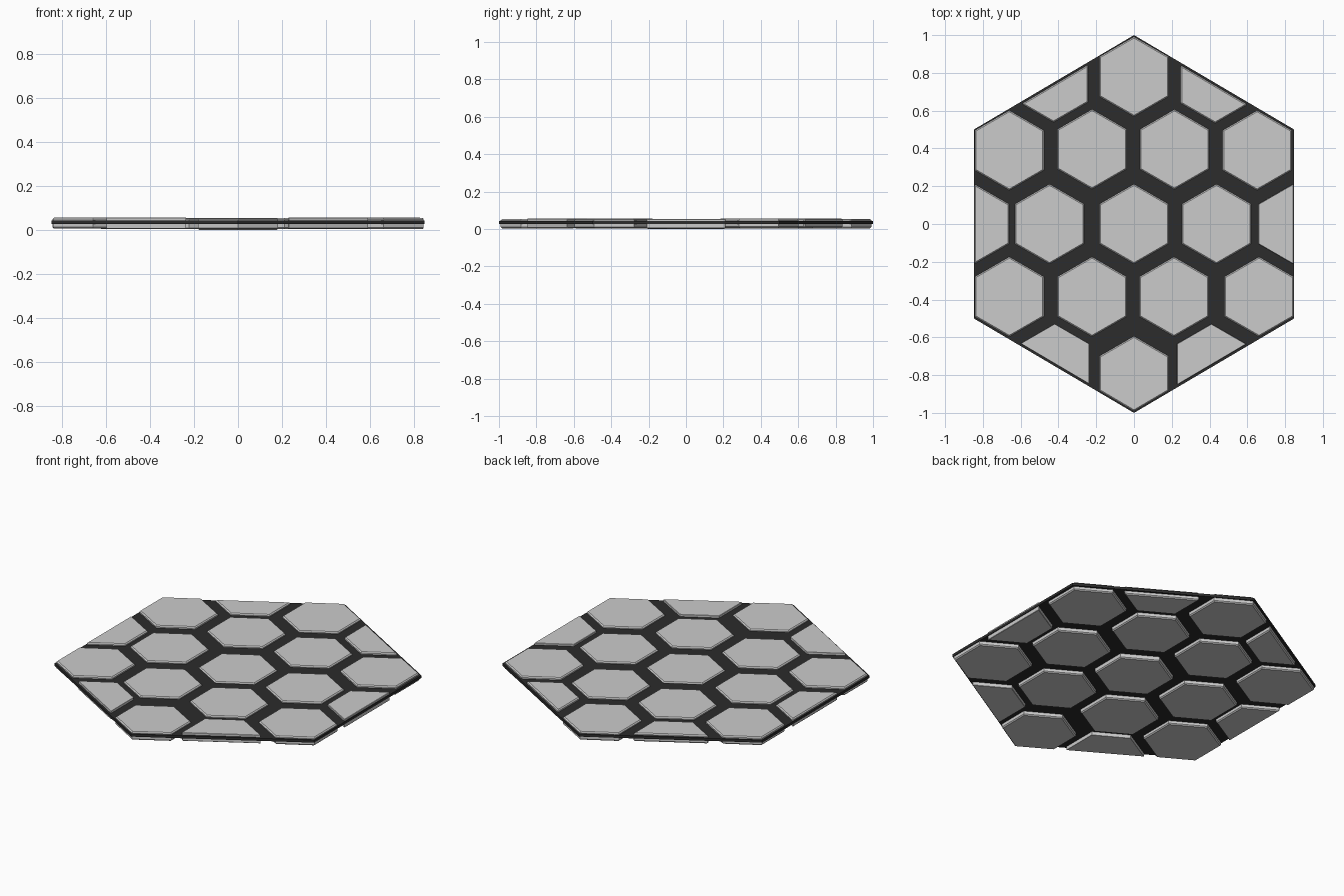
import bpy, bmesh, math, random
from mathutils import Vector

if "Cube" in bpy.data.objects:
    bpy.data.objects.remove(bpy.data.objects["Cube"])

random.seed(4)
W = 0.848                                   # half width of the panel
OUTLINE = [Vector(p) for p in ((0, 1), (-W, 0.5), (-W, -0.5), (0, -1), (W, -0.5), (W, 0.5))]

def prism(name, poly, z0, z1, color, bevel=0):
    bm = bmesh.new()
    low = [bm.verts.new((p.x, p.y, z0)) for p in poly]
    high = [bm.verts.new((p.x, p.y, z1)) for p in poly]
    bm.faces.new(high)
    bm.faces.new(low[::-1])
    n = len(poly)
    for i in range(n):
        j = (i + 1) % n
        bm.faces.new((low[i], low[j], high[j], high[i]))
    me = bpy.data.meshes.new(name)
    bm.to_mesh(me)
    bm.free()
    ob = bpy.data.objects.new(name, me)
    bpy.context.collection.objects.link(ob)
    if color:
        me.materials.append(color)
    if bevel:
        mod = ob.modifiers.new("edge_chamfer", 'BEVEL')
        mod.width, mod.segments = bevel, 1
        mod.limit_method, mod.angle_limit = 'ANGLE', math.radians(80)
        mod.harden_normals = False
    return ob

def clip(poly, inset):
    # trim a polygon to the panel outline moved inwards
    for a, b in zip(OUTLINE, OUTLINE[1:] + OUTLINE[:1]):
        d = (b - a).normalized()
        normal = Vector((d.y, -d.x))
        limit = normal.dot(a) - inset
        out = []
        for p, q in zip(poly, poly[1:] + poly[:1]):
            dp, dq = normal.dot(p) - limit, normal.dot(q) - limit
            if dp <= 0:
                out.append(p)
            if dp * dq < 0:
                out.append(p.lerp(q, dp / (dp - dq)))
        poly = out
    return poly

def hexagon(x, y, r):
    return [Vector((x + r * math.cos(a), y + r * math.sin(a)))
            for a in (math.radians(30 + 60 * k) for k in range(6))]

dark = bpy.data.materials.new("dark_core")
dark.diffuse_color = (0.025, 0.025, 0.025, 1)
dark.use_nodes = True
dark.node_tree.nodes["Principled BSDF"].inputs["Base Color"].default_value = dark.diffuse_color

# thin dark core plate
prism("core_plate", OUTLINE, 0.027, 0.042, dark)

# slightly irregular tiles passing through the core: x, y, rim inset
TILES = [
    (0, 0, 0), (-0.447, 0, 0), (0.437, 0, 0),
    (-0.222, 0.396, 0), (0.214, 0.395, 0), (-0.222, -0.385, 0), (0.212, -0.385, 0),
    (-0.66, 0.39, 0.004), (0.652, 0.39, 0.004), (-0.66, -0.385, 0.004), (0.662, -0.385, 0.004),
    (-0.845, 0, 0.004), (0.842, 0, 0.004), (0, 0.78, 0.003), (0, -0.805, 0.008),
    (-0.426, 0.75, 0.012), (0.43, 0.745, 0.012), (-0.42, -0.74, 0.012), (0.41, -0.74, 0.012),
]
for i, (x, y, inset) in enumerate(TILES):
    z0 = 0 if i == 0 else random.uniform(0.003, 0.007)
    prism(f"hex_tile_{i + 1}", clip(hexagon(x, y, 0.211), inset),
          z0, z0 + 0.049, None, 0.006)
